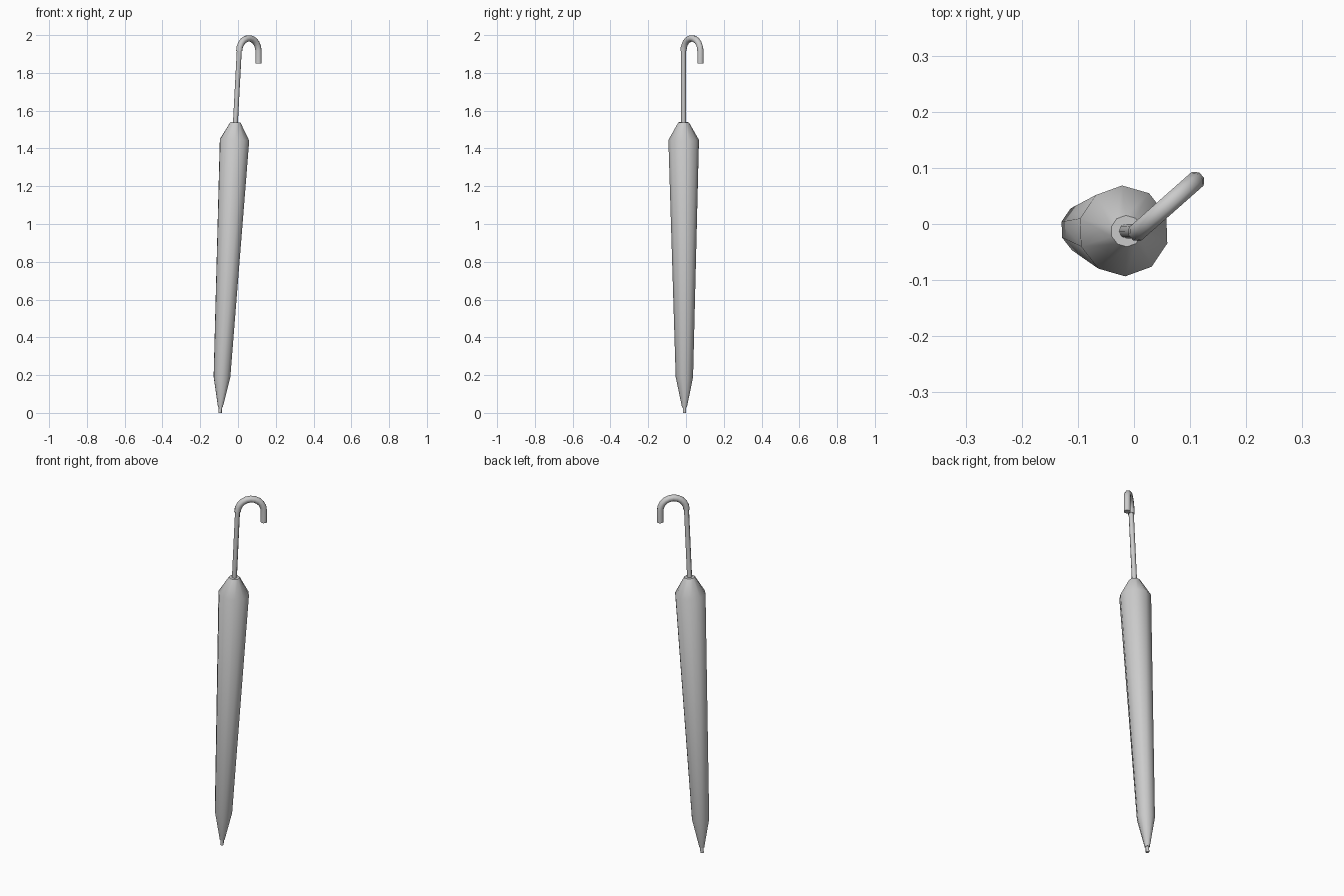
import bpy, bmesh, math
from mathutils import Vector

if "Cube" in bpy.data.objects:
    bpy.data.objects.remove(bpy.data.objects["Cube"])

grey = bpy.data.materials.new("light_grey")
grey.use_nodes = True
grey.diffuse_color = (0.6, 0.6, 0.6, 1)
grey.node_tree.nodes["Principled BSDF"].inputs["Base Color"].default_value = (0.6, 0.6, 0.6, 1)

UP = Vector((0, 0, 1))
BASE = Vector((-0.095, -0.008, 0))
LEAN = Vector((0.053, -0.003, 1))


def on_axis(z):
    """Point on the leaning centre line at height z."""
    return BASE + LEAN * z


def loft(name, rings, sides, turn=0):
    """Skin a row of rings, each given as centre, direction and radius."""
    bm = bmesh.new()
    loops = []
    for centre, direction, radius in rings:
        tilt = UP.rotation_difference(direction.normalized())
        loop = []
        for i in range(sides):
            a = turn + math.tau * i / sides
            loop.append(bm.verts.new(centre + tilt @ Vector((math.cos(a), math.sin(a), 0)) * radius))
        loops.append(loop)
    for low, high in zip(loops, loops[1:]):
        for i in range(sides):
            j = (i + 1) % sides
            bm.faces.new((low[i], low[j], high[j], high[i]))
    bm.faces.new(loops[0][::-1])
    bm.faces.new(loops[-1])
    bmesh.ops.recalc_face_normals(bm, faces=bm.faces)
    mesh = bpy.data.meshes.new(name)
    bm.to_mesh(mesh)
    bm.free()
    mesh.materials.append(grey)
    obj = bpy.data.objects.new(name, mesh)
    bpy.context.collection.objects.link(obj)
    bpy.ops.object.select_all(action="DESELECT")
    obj.select_set(True)
    bpy.context.view_layer.objects.active = obj
    bpy.ops.object.shade_smooth_by_angle(angle=math.radians(50))
    return obj


# Furled canopy: pointed below, widening to the shoulder, then closing in
profile = [(0.03, 0.013), (0.19, 0.046), (1.445, 0.081), (1.538, 0.028)]
loft("canopy", [(on_axis(z), LEAN, r) for z, r in profile], 10, math.radians(20))

# Tip and shaft
loft("tip", [(on_axis(z), LEAN, 0.009) for z in (0, 0.05)], 8)
loft("shaft", [(on_axis(z), LEAN, 0.013) for z in (1.5, 1.935)], 8)

# Hooked handle: half circle turned diagonally, with a straight end
start = on_axis(1.915)
reach = Vector((0.102, 0.090, 0))
radius = reach.length / 2
side = reach.normalized()
middle = start + reach / 2
steps = 10
path = [start]
for k in range(steps + 1):
    a = math.pi * k / steps
    path.append(middle - side * radius * math.cos(a) + UP * radius * math.sin(a))
path.append(start + reach - UP * 0.065)
path.pop(0)

# The hook is swept with rings that stay square to its plane
across = side.cross(UP)
bm = bmesh.new()
loops = []
for k, point in enumerate(path):
    a = math.pi * min(k, steps) / steps
    outward = -side * math.cos(a) + UP * math.sin(a)
    loops.append([bm.verts.new(point + 0.0175 * (outward * math.cos(t) + across * math.sin(t)))
                  for t in (math.tau * (i + 0.5) / 8 for i in range(8))])
for low, high in zip(loops, loops[1:]):
    for i in range(8):
        j = (i + 1) % 8
        bm.faces.new((low[i], low[j], high[j], high[i]))
bm.faces.new(loops[0][::-1])
bm.faces.new(loops[-1])
bmesh.ops.recalc_face_normals(bm, faces=bm.faces)
mesh = bpy.data.meshes.new("handle")
bm.to_mesh(mesh)
bm.free()
mesh.materials.append(grey)
handle = bpy.data.objects.new("handle", mesh)
bpy.context.collection.objects.link(handle)
bpy.ops.object.select_all(action="DESELECT")
handle.select_set(True)
bpy.context.view_layer.objects.active = handle
bpy.ops.object.shade_smooth_by_angle(angle=math.radians(50))
